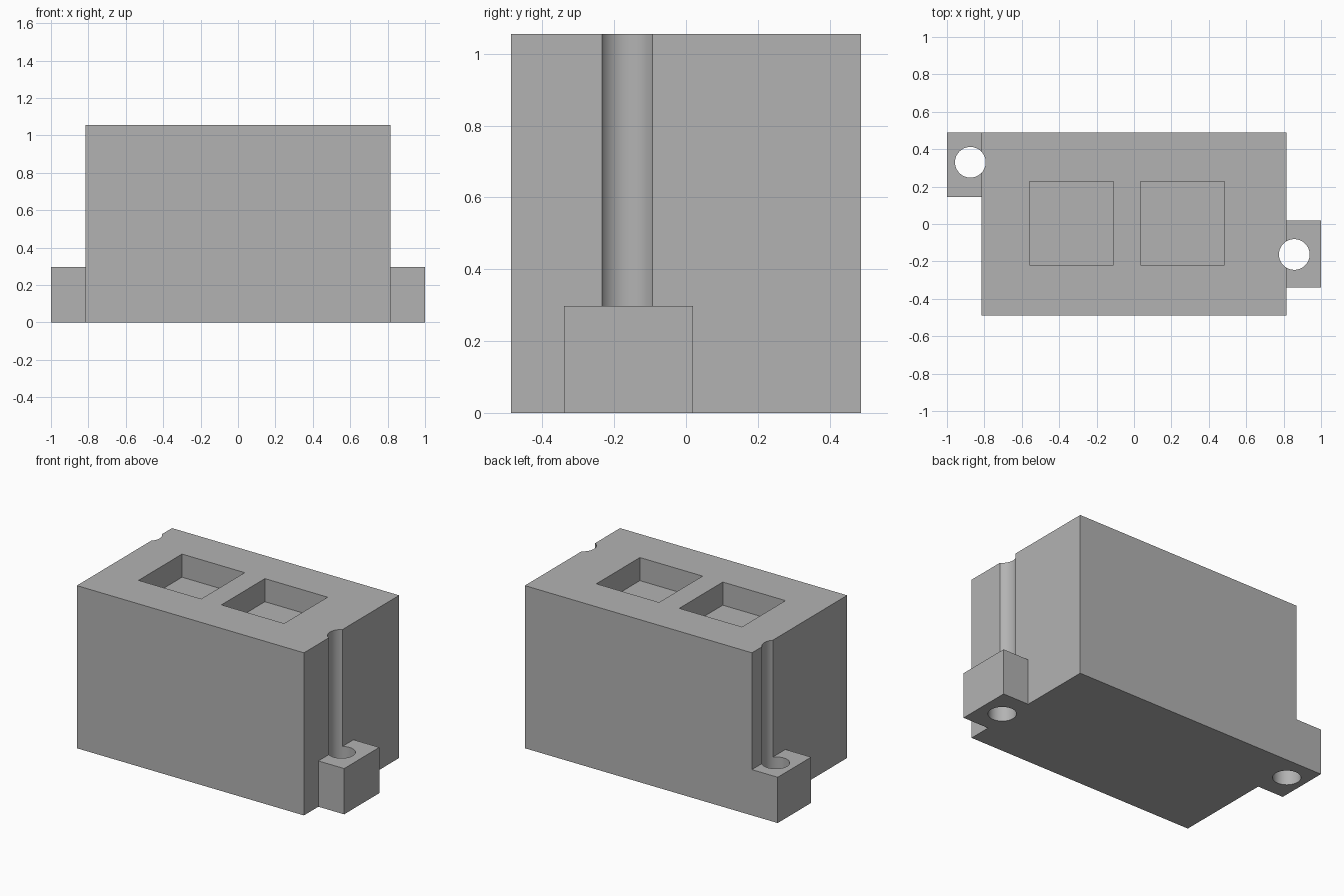
import bpy
import math

cube = bpy.data.objects.get("Cube")
if cube:
    bpy.data.objects.remove(cube, do_unlink=True)

grey = bpy.data.materials.new("plain grey")
grey.use_nodes = True
colour = (0.45, 0.45, 0.45, 1)
grey.diffuse_color = colour
grey.node_tree.nodes["Principled BSDF"].inputs["Base Color"].default_value = colour


def box(name, low, high):
    bpy.ops.mesh.primitive_cube_add(size=1, location=[(a + b) / 2 for a, b in zip(low, high)])
    ob = bpy.context.object
    ob.name = name
    ob.scale = [b - a for a, b in zip(low, high)]
    bpy.ops.object.transform_apply(location=True, rotation=False, scale=True)
    ob.data.materials.append(grey)
    return ob


def combine(target, tool, operation):
    mod = target.modifiers.new(tool.name, "BOOLEAN")
    mod.operation = operation
    mod.solver = "EXACT"
    mod.object = tool
    bpy.context.view_layer.objects.active = target
    bpy.ops.object.modifier_apply(modifier=mod.name)
    bpy.data.objects.remove(tool, do_unlink=True)


WIDTH, DEPTH, HEIGHT, TAB = 0.815, 0.488, 1.055, 0.297

# Main block with the two mounting tabs fused to its sides
block = box("housing_block", (-WIDTH, -DEPTH, 0), (WIDTH, DEPTH, HEIGHT))
combine(block, box("left_tab", (0.7, -0.34, 0), (1, 0.02, TAB)), "UNION")
combine(block, box("right_tab", (-1, 0.145, 0), (-0.7, DEPTH, TAB)), "UNION")

# Square pockets in the top
for x in (-0.56, 0.035):
    combine(block, box("pocket", (x, -0.22, HEIGHT - 0.15), (x + 0.45, 0.226, HEIGHT + 0.1)), "DIFFERENCE")

# Screw holes through the tabs, continuing up the block as grooves
for x, y in ((0.857, -0.163), (-0.875, 0.33)):
    bpy.ops.mesh.primitive_cylinder_add(vertices=64, radius=0.082, depth=3, location=(x, y, 0.5))
    drill = bpy.context.object
    drill.data.materials.append(grey)
    combine(block, drill, "DIFFERENCE")

bpy.ops.object.select_all(action="DESELECT")
block.select_set(True)
bpy.context.view_layer.objects.active = block
bpy.ops.object.shade_smooth_by_angle(angle=math.radians(30))
